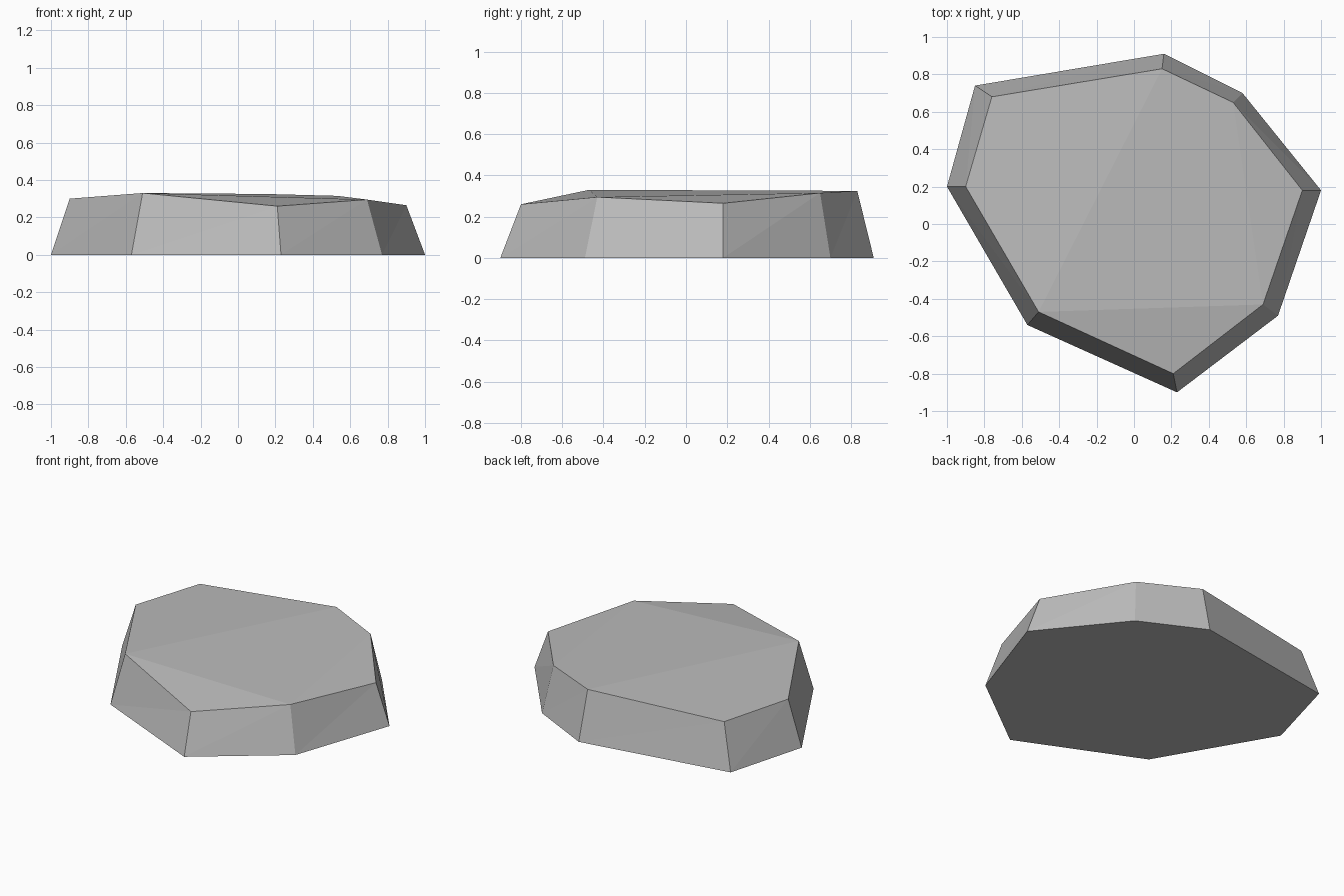
import bpy
import bmesh

cube = bpy.data.objects.get("Cube")
if cube:
    bpy.data.objects.remove(cube, do_unlink=True)

# Stone colour
grey = bpy.data.materials.new("stone_grey")
grey.use_nodes = True
colour = (0.5, 0.5, 0.5, 1)
grey.diffuse_color = colour
shader = grey.node_tree.nodes["Principled BSDF"]
shader.inputs["Base Color"].default_value = colour
shader.inputs["Roughness"].default_value = 0.9

# Outline at the ground and the sloping rim, anticlockwise from the left tip
base_outline = [(-1, .2), (-.57, -.54), (.23, -.9), (.77, -.49),
                (1, .18), (.58, .7), (.16, .91), (-.85, .74)]
rim_outline = [(-.9, .2, .3), (-.51, -.47, .33), (.21, -.8, .26), (.69, -.43, .295),
               (.9, .18, .265), (.53, .65, .315), (.15, .83, .325), (-.76, .68, .294)]

bm = bmesh.new()
base = [bm.verts.new((x, y, 0)) for x, y in base_outline]
rim = [bm.verts.new(p) for p in rim_outline]
count = len(base)

# Underside
bm.faces.new(base[::-1])

# Sides, each split into two flat facets
for i in range(count):
    j = (i + 1) % count
    bm.faces.new((base[i], base[j], rim[j]))
    bm.faces.new((base[i], rim[j], rim[i]))

# Top facets, creased between the rim corners
for facet in [(0, 1, 6, 7), (1, 2, 3), (1, 3, 6), (3, 5, 6), (3, 4, 5)]:
    bm.faces.new([rim[k] for k in facet])

bmesh.ops.recalc_face_normals(bm, faces=bm.faces)
mesh = bpy.data.meshes.new("flat_stone")
bm.to_mesh(mesh)
bm.free()
mesh.materials.append(grey)
bpy.context.collection.objects.link(bpy.data.objects.new("flat_stone", mesh))
